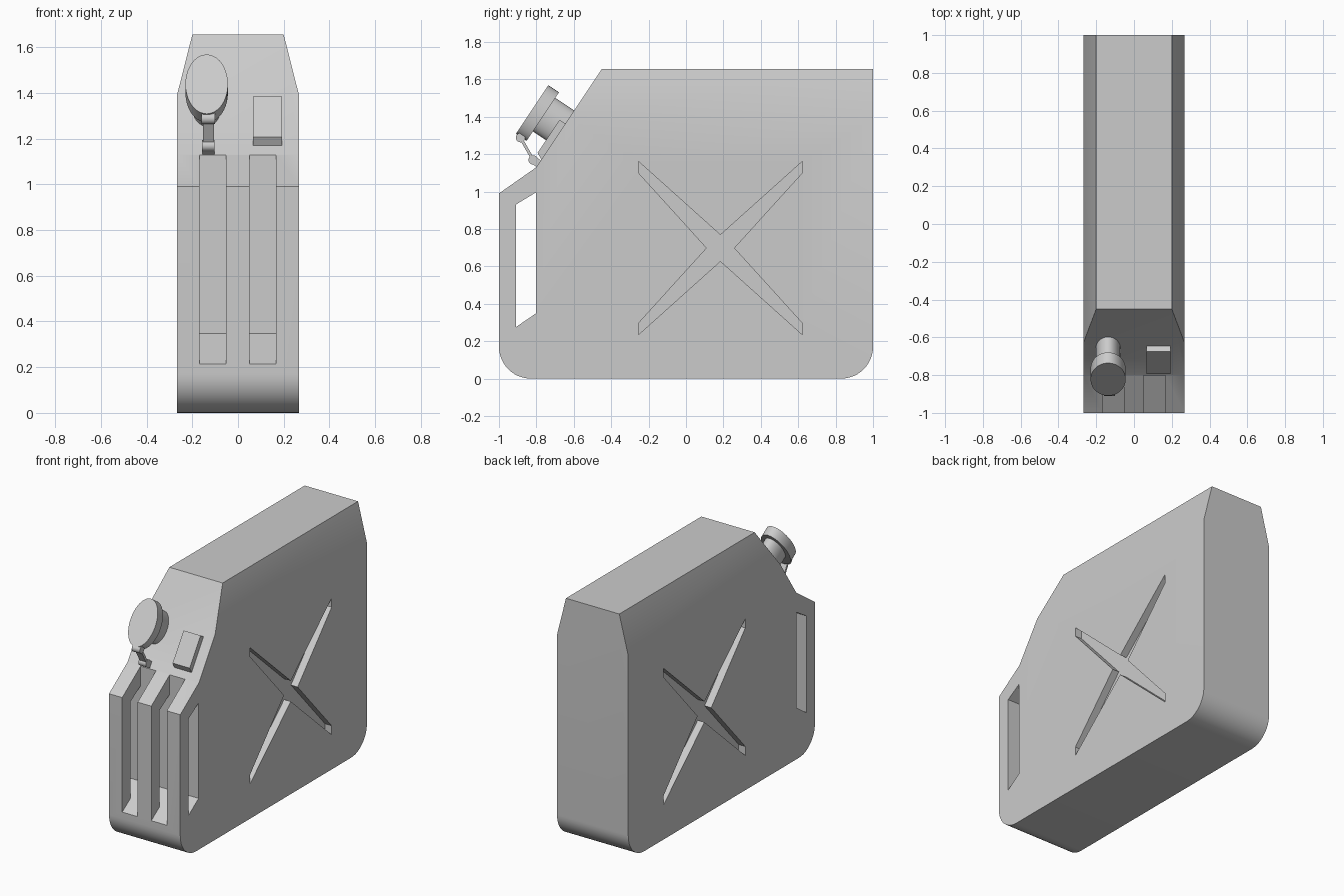
import bpy, bmesh, math
from mathutils import Matrix, Vector

if "Cube" in bpy.data.objects:
    bpy.data.objects.remove(bpy.data.objects["Cube"], do_unlink=True)

grey = bpy.data.materials.new("plain_grey")
grey.use_nodes = True
grey.diffuse_color = (0.6, 0.6, 0.6, 1)
grey.node_tree.nodes["Principled BSDF"].inputs["Base Color"].default_value = (0.6, 0.6, 0.6, 1)

# Shoulder frame: x across, t up the slope, h outward from it
T = Vector((0, 0.35, 0.525)).normalized()
N = Vector((1, 0, 0)).cross(T)
FOOT = Vector((0, -0.8, 1.13))


def slope(t, h):
    p = FOOT + T * t + N * h
    return p.y, p.z


def finish(name, bm):
    bmesh.ops.recalc_face_normals(bm, faces=bm.faces)
    mesh = bpy.data.meshes.new(name)
    bm.to_mesh(mesh)
    bm.free()
    mesh.materials.append(grey)
    obj = bpy.data.objects.new(name, mesh)
    bpy.context.collection.objects.link(obj)
    return obj


def prism_bm(points, x0, x1):
    """Side profile of (y, z) points, extruded across x."""
    bm = bmesh.new()
    face = bm.faces.new([bm.verts.new((x0, y, z)) for y, z in points])
    new = bmesh.ops.extrude_face_region(bm, geom=[face])["geom"]
    bmesh.ops.translate(bm, vec=(x1 - x0, 0, 0),
                        verts=[v for v in new if isinstance(v, bmesh.types.BMVert)])
    return bm


def prism(name, points, x0, x1):
    return finish(name, prism_bm(points, x0, x1))


def smooth(obj):
    bpy.ops.object.select_all(action="DESELECT")
    obj.select_set(True)
    bpy.context.view_layer.objects.active = obj
    bpy.ops.object.shade_smooth_by_angle(angle=math.radians(30))


def slope_drum(name, x, t, h0, h1, rx, rt):
    """Oval drum standing on the shoulder."""
    bm = bmesh.new()
    frame = Matrix((Vector((1, 0, 0)), T, N)).transposed().to_4x4()
    centre = FOOT + T * t + N * (h0 + h1) / 2 + Vector((x, 0, 0))
    bmesh.ops.create_cone(bm, cap_ends=True, segments=40, radius1=1, radius2=1, depth=h1 - h0,
                          matrix=Matrix.Translation(centre) @ frame @ Matrix.Diagonal((rx, rt, 1, 1)))
    smooth(finish(name, bm))


def pin(name, x, y, z, radius, length):
    bm = bmesh.new()
    bmesh.ops.create_cone(bm, cap_ends=True, segments=20, radius1=radius, radius2=radius, depth=length,
                          matrix=Matrix.Translation((x, y, z)) @ Matrix.Rotation(math.pi / 2, 4, "Y"))
    smooth(finish(name, bm))


# Body: side profile with rounded bottom corners
HALF, R = 0.267, 0.17


def corner(cy, start):
    angles = [math.radians(start + 90 * i / 12) for i in range(13)]
    return [(cy + R * math.cos(a), R + R * math.sin(a)) for a in angles]


profile = [(-0.45, 1.655), (-0.8, 1.13), (-1, 0.99)] + corner(R - 1, 180) + corner(1 - R, 270) + [(1, 1.655)]
bm = prism_bm(profile, -HALF, HALF)

# Sloped upper sides
for s in (-1, 1):
    bmesh.ops.bisect_plane(bm, geom=bm.verts[:] + bm.edges[:] + bm.faces[:], clear_outer=True,
                           plane_co=(s * HALF, 0, 1.39), plane_no=(s * 0.265, 0, 0.067))
    bmesh.ops.holes_fill(bm, edges=bm.edges[:])
body = finish("body", bm)

# Cutters: grip opening, two front slots, crossed recess on each side
cutters = [prism("grip_cutter", [(-0.91, 0.275), (-0.803, 0.348), (-0.803, 0.995), (-0.91, 0.93)], -0.4, 0.4)]
slot = [(-1.1, 0.146), (-0.803, 0.348), (-0.803, 1.4), (-1.1, 1.4)]
for x in (-0.11, 0.108):
    cutters.append(prism("slot_cutter", slot, x - 0.058, x + 0.058))
CY, CZ = 0.184, 0.698
quarter = [(0.0, 0.07), (0.438, 0.463), (0.438, 0.402), (0.073, 0.0)]
cross = quarter + [(a, -b) for a, b in quarter[-2:0:-1]]
cross += [(-a, -b) for a, b in quarter] + [(-a, b) for a, b in quarter[-2:0:-1]]
cross = [(CY + a, CZ + b) for a, b in cross]
for s in (-1, 1):
    cutters.append(prism("cross_cutter", cross, s * (HALF - 0.05), s * 0.35))

bpy.context.view_layer.objects.active = body
for cutter in cutters:
    cutter.hide_render = True
    mod = body.modifiers.new("cut", "BOOLEAN")
    mod.operation, mod.solver, mod.object = "DIFFERENCE", "EXACT", cutter
    bpy.ops.object.modifier_apply(modifier=mod.name)
for cutter in cutters:
    bpy.data.objects.remove(cutter, do_unlink=True)
smooth(body)

# Raised pad on the shoulder
prism("shoulder_pad", [slope(0.048, -0.01), slope(0.048, 0), slope(0.068, 0.037),
                       slope(0.28, 0.037), slope(0.28, -0.01)], 0.065, 0.193)

# Spout and oval cap
slope_drum("spout", -0.137, 0.257, -0.02, 0.13, 0.065, 0.108)
slope_drum("cap", -0.137, 0.244, 0.122, 0.19, 0.093, 0.156)

# Cap hinge: two pins, a strap and an anchor block
upper, lower = Vector((-0.885, 1.288)), Vector((-0.817, 1.169))
pin("upper_hinge_pin", -0.13, *upper, 0.025, 0.06)
pin("lower_hinge_pin", -0.13, *lower, 0.025, 0.056)
side = (lower - upper).normalized().orthogonal() * 0.008
prism("hinge_strap", [upper + side, lower + side, lower - side, upper - side], -0.153, -0.105)
prism("hinge_anchor", [slope(0.002, -0.01), slope(0.002, 0.037), slope(0.044, 0.037), slope(0.044, -0.01)],
      -0.156, -0.102)
